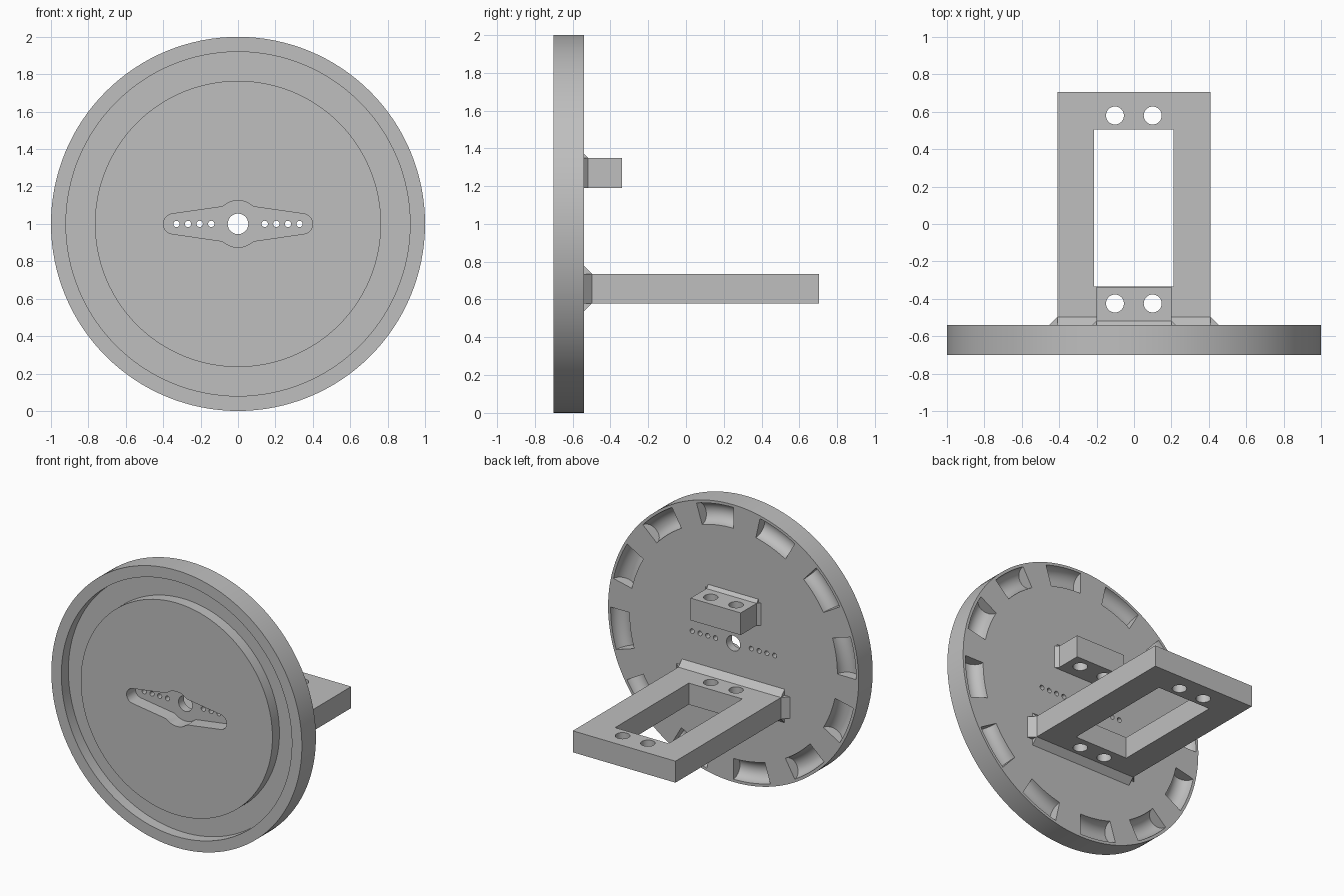
import bpy, bmesh
from math import sin, cos, pi, radians, atan2
from mathutils import Vector

if "Cube" in bpy.data.objects:
    bpy.data.objects.remove(bpy.data.objects["Cube"], do_unlink=True)

grey = bpy.data.materials.new("plain grey")
grey.use_nodes = True
grey.diffuse_color = (0.52, 0.52, 0.52, 1)
grey.node_tree.nodes["Principled BSDF"].inputs["Base Color"].default_value = grey.diffuse_color

FRONT, BACK, MID = -0.70, -0.54, -0.62   # wheel faces and groove floor
HUB = 1.0                                # wheel centre height
AXES = {"x": lambda u, v, d: (d, u, v),
        "y": lambda u, v, d: (u, d, v),
        "z": lambda u, v, d: (u, v, d)}


def finish(bm, name, cutter=False):
    bmesh.ops.remove_doubles(bm, verts=bm.verts, dist=1e-5)
    bmesh.ops.recalc_face_normals(bm, faces=bm.faces)
    mesh = bpy.data.meshes.new(name)
    bm.to_mesh(mesh)
    bm.free()
    mesh.materials.append(grey)
    ob = bpy.data.objects.new(name, mesh)
    bpy.context.collection.objects.link(ob)
    ob.hide_render = cutter
    return ob


def prism(bm, points, axis, d0, d1):
    """Extrude a 2D outline along an axis."""
    rings = [[bm.verts.new(AXES[axis](u, v, d)) for u, v in points] for d in (d0, d1)]
    n = len(points)
    for ring in rings:
        bm.faces.new(ring)
    for i in range(n):
        j = (i + 1) % n
        bm.faces.new((rings[0][i], rings[0][j], rings[1][j], rings[1][i]))


def rect(u0, u1, v0, v1):
    return [(u0, v0), (u1, v0), (u1, v1), (u0, v1)]


def arc(cu, cv, r, a0=0, a1=2 * pi, n=32, closed=True):
    count = n if closed else n + 1
    return [(cu + r * cos(a0 + (a1 - a0) * i / n), cv + r * sin(a0 + (a1 - a0) * i / n))
            for i in range(count)]


def lathe(bm, profile, a0, a1, steps, loop=False):
    """Sweep a (radius, y) profile around the wheel axis."""
    rings = []
    for i in range(steps + 1):
        a = a0 + (a1 - a0) * i / steps
        rings.append([bm.verts.new((r * sin(a), y, HUB + r * cos(a))) for r, y in profile])
    n = len(profile)
    for p, q in zip(rings, rings[1:]):
        for i in range(n if loop else n - 1):
            j = (i + 1) % n
            bm.faces.new((p[i], p[j], q[j], q[i]))
    if loop:
        bm.faces.new(rings[0])
        bm.faces.new(rings[-1])


def cut(ob, cutter):
    mod = ob.modifiers.new("cut", "BOOLEAN")
    mod.operation, mod.solver, mod.object = "DIFFERENCE", "EXACT", cutter
    bpy.context.view_layer.objects.active = ob
    bpy.ops.object.modifier_apply(modifier=mod.name)
    bpy.data.objects.remove(cutter, do_unlink=True)


def smooth(ob):
    bpy.ops.object.select_all(action="DESELECT")
    ob.select_set(True)
    bpy.context.view_layer.objects.active = ob
    bpy.ops.object.shade_smooth_by_angle(angle=radians(30))


# Wheel with a ring groove in its front face
bm = bmesh.new()
lathe(bm, [(0, FRONT), (0.765, FRONT), (0.765, MID), (0.92, MID), (0.92, FRONT),
           (1, FRONT), (1, BACK), (0, BACK)], 0, 2 * pi, 128)
wheel = finish(bm, "wheel")

# Twelve rounded pockets around the back of the rim
bm = bmesh.new()
for k in range(12):
    start = radians(30 * k)
    lathe(bm, arc(0.905, BACK, 0.075, n=24), start, start + radians(17.5), 8, loop=True)
cut(wheel, finish(bm, "rim_pocket_cutter", True))

# Two-armed recess in the front: bulging hub with tapered, rounded arms
tip, taper = (0.345, 0.054), radians(82)
half = arc(tip[0], 0, tip[1], -taper, taper, 14, False)
half += [(0.085, 0.092)]
hub_angle = atan2(0.115, 0.05)
half += arc(0, 0, 0.125, hub_angle, pi - hub_angle, 8, False)
half += [(-0.085, 0.092)]
outline = half + [(-u, -v) for u, v in half]
bm = bmesh.new()
prism(bm, [(u, HUB + v) for u, v in outline], "y", FRONT - 0.1, -0.60)
cut(wheel, finish(bm, "arm_recess_cutter", True))

# Axle hole and rows of small screw holes
bm = bmesh.new()
prism(bm, arc(0, HUB, 0.055), "y", FRONT - 0.2, BACK + 0.2)
for side in (-1, 1):
    for k in range(4):
        prism(bm, arc(side * (0.143 + 0.062 * k), HUB, 0.017, n=20), "y",
              FRONT - 0.2, BACK + 0.2)
cut(wheel, finish(bm, "hole_cutter", True))
smooth(wheel)

# Mounting frame plate with its window, and the short block above
bm = bmesh.new()
prism(bm, rect(-0.41, 0.41, BACK, 0.705), "z", 0.58, 0.735)
frame = finish(bm, "mount_frame")
bm = bmesh.new()
prism(bm, rect(-0.215, 0.212, -0.335, 0.505), "z", 0.4, 0.9)
cut(frame, finish(bm, "window_cutter", True))

bm = bmesh.new()
prism(bm, rect(-0.2, 0.2, BACK, -0.338), "z", 1.19, 1.35)
block = finish(bm, "upper_block")

# Bolt holes through both
for ob, rows in ((frame, (-0.425, 0.58)), (block, (-0.425,))):
    bm = bmesh.new()
    for y in rows:
        for x in (-0.102, 0.1):
            prism(bm, arc(x, y, 0.048), "z", 0.3, 1.6)
    cut(ob, finish(bm, "bolt_hole_cutter", True))
    smooth(ob)


# Sloped braces where the mounts meet the wheel
def braces(name, w, z0, z1, size, bottom):
    bm = bmesh.new()
    prism(bm, [(BACK, z1), (BACK, z1 + size), (BACK + size, z1)], "x", -w, w)
    if bottom:
        prism(bm, [(BACK, z0), (BACK, z0 - size), (BACK + size, z0)], "x", -w, w)
    for s in (-1, 1):
        prism(bm, [(s * w, BACK), (s * (w + size), BACK), (s * w, BACK + size)], "z", z0, z1)
    finish(bm, name)


braces("frame_braces", 0.41, 0.58, 0.735, 0.043, True)
braces("block_braces", 0.2, 1.19, 1.35, 0.022, False)
